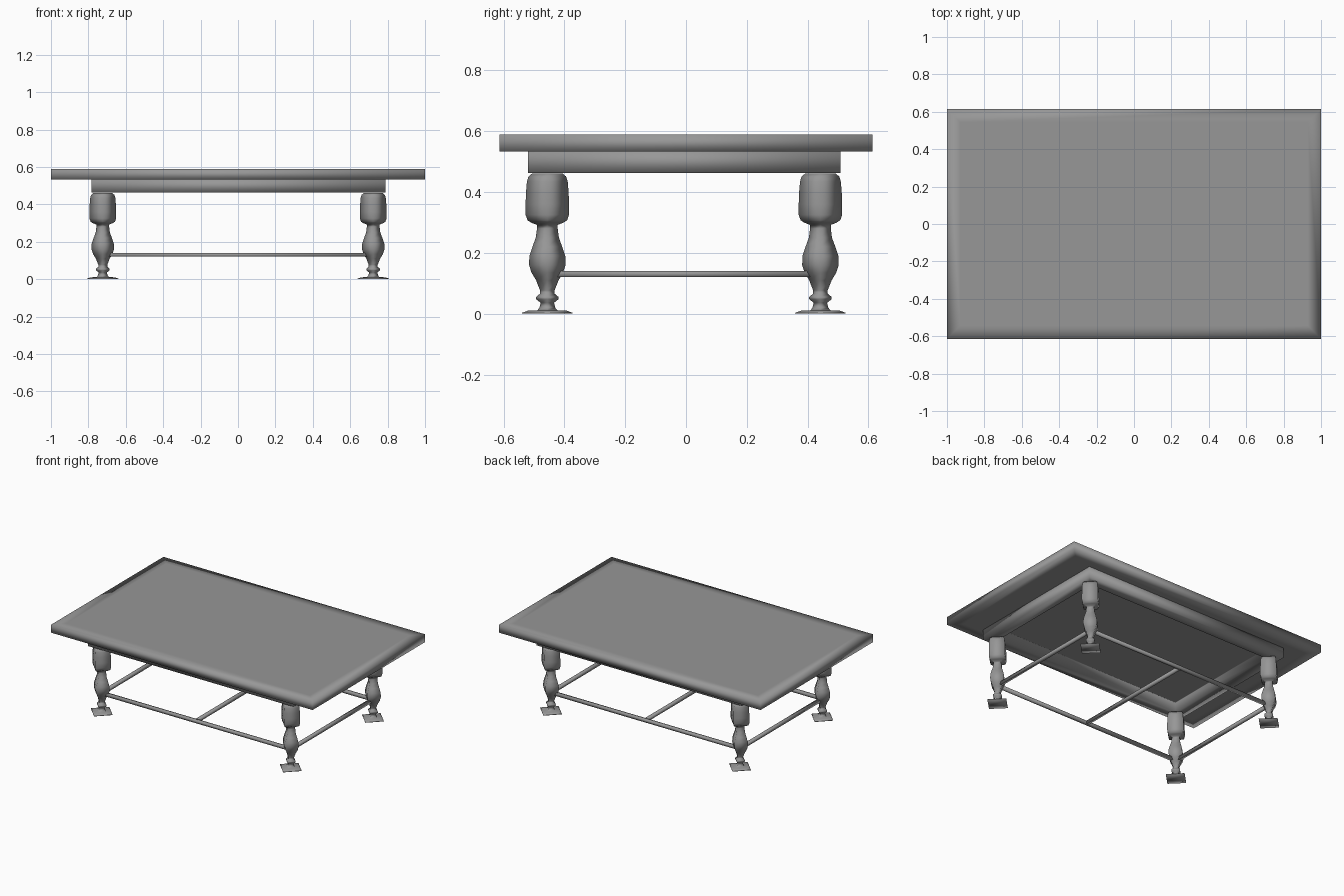
import bpy, bmesh, math
from mathutils import Vector, Matrix

if "Cube" in bpy.data.objects:
    bpy.data.objects.remove(bpy.data.objects["Cube"])

# Dark grey finish shared by all parts
GREY = bpy.data.materials.new("dark_grey")
GREY.diffuse_color = (0.31, 0.31, 0.31, 1)
GREY.use_nodes = True
GREY.node_tree.nodes["Principled BSDF"].inputs["Base Color"].default_value = GREY.diffuse_color


def make_object(name, bm):
    bmesh.ops.recalc_face_normals(bm, faces=bm.faces)
    mesh = bpy.data.meshes.new(name)
    bm.to_mesh(mesh)
    bm.free()
    for p in mesh.polygons:
        p.use_smooth = True
    mesh.materials.append(GREY)
    obj = bpy.data.objects.new(name, mesh)
    bpy.context.collection.objects.link(obj)
    return obj


def box_bm(lo, hi):
    lo, hi = Vector(lo), Vector(hi)
    bm = bmesh.new()
    m = Matrix.Translation((lo + hi) / 2) @ Matrix.Diagonal((*(hi - lo), 1))
    bmesh.ops.create_cube(bm, size=1, matrix=m)
    return bm


# Table top slab, with border loops above and below for soft edge shading
bm = box_bm((-1, -0.614, 0.534), (1, 0.614, 0.589))
bm.normal_update()
caps = [f for f in bm.faces if abs(f.normal.z) > 0.9]
bmesh.ops.inset_individual(bm, faces=caps, thickness=0.1)
make_object("table_top", bm)

# Apron: wide frame, hollowed from below
bm = box_bm((-0.784, -0.519, 0.463), (0.788, 0.508, 0.538))
bottom = min(bm.faces, key=lambda f: f.calc_center_median().z)
bmesh.ops.inset_region(bm, faces=[bottom], thickness=0.105)
ext = bmesh.ops.extrude_discrete_faces(bm, faces=[bottom])
ceiling = ext["faces"][0]
bmesh.ops.translate(bm, verts=ceiling.verts, vec=(0, 0, 0.07))
bm.normal_update()
# keep the ceiling of the recess flat-shaded with a narrow border
bmesh.ops.inset_individual(bm, faces=[ceiling], thickness=0.01)
make_object("apron", bm)

# Leg profile (radius, height), turned with four corners on the x and y axes
PROFILE = [
    (0.083, 0), (0.083, 0.003), (0.064, 0.01), (0.033, 0.011), (0.026, 0.02),
    (0.022, 0.036), (0.037, 0.048), (0.037, 0.055), (0.024, 0.066),
    (0.024, 0.077), (0.037, 0.11), (0.052, 0.135), (0.06, 0.16),
    (0.059, 0.19), (0.049, 0.22), (0.038, 0.25), (0.034, 0.28),
    (0.034, 0.292), (0.052, 0.299), (0.065, 0.307), (0.0715, 0.325),
    (0.0715, 0.36), (0.07, 0.4), (0.067, 0.435), (0.062, 0.451), (0.05, 0.461),
]


def leg(name, x, y):
    bm = bmesh.new()
    rings = [[bm.verts.new((x + r * math.cos(k * math.pi / 2),
                            y + r * math.sin(k * math.pi / 2), z))
              for k in range(4)] for r, z in PROFILE]
    for a, b in zip(rings, rings[1:]):
        for k in range(4):
            n = (k + 1) % 4
            bm.faces.new((a[k], a[n], b[n], b[k]))
    bm.faces.new(rings[0])
    bm.faces.new(rings[-1])
    make_object(name, bm)


LX, RX, FY, BY = -0.723, 0.723, -0.456, 0.442
for yn, y in (("front", FY), ("back", BY)):
    for xn, x in (("left", LX), ("right", RX)):
        leg(f"{yn}_{xn}_leg", x, y)

# Stretchers between the legs, plus a middle cross bar
Z0, Z1, H = 0.12, 0.14, 0.01
for n, y in (("front", FY), ("back", BY)):
    make_object(f"{n}_stretcher", box_bm((LX, y - H, Z0), (RX, y + H, Z1)))
for n, x in (("left", LX), ("right", RX), ("middle", 0)):
    make_object(f"{n}_stretcher", box_bm((x - H, FY, Z0), (x + H, BY, Z1)))
